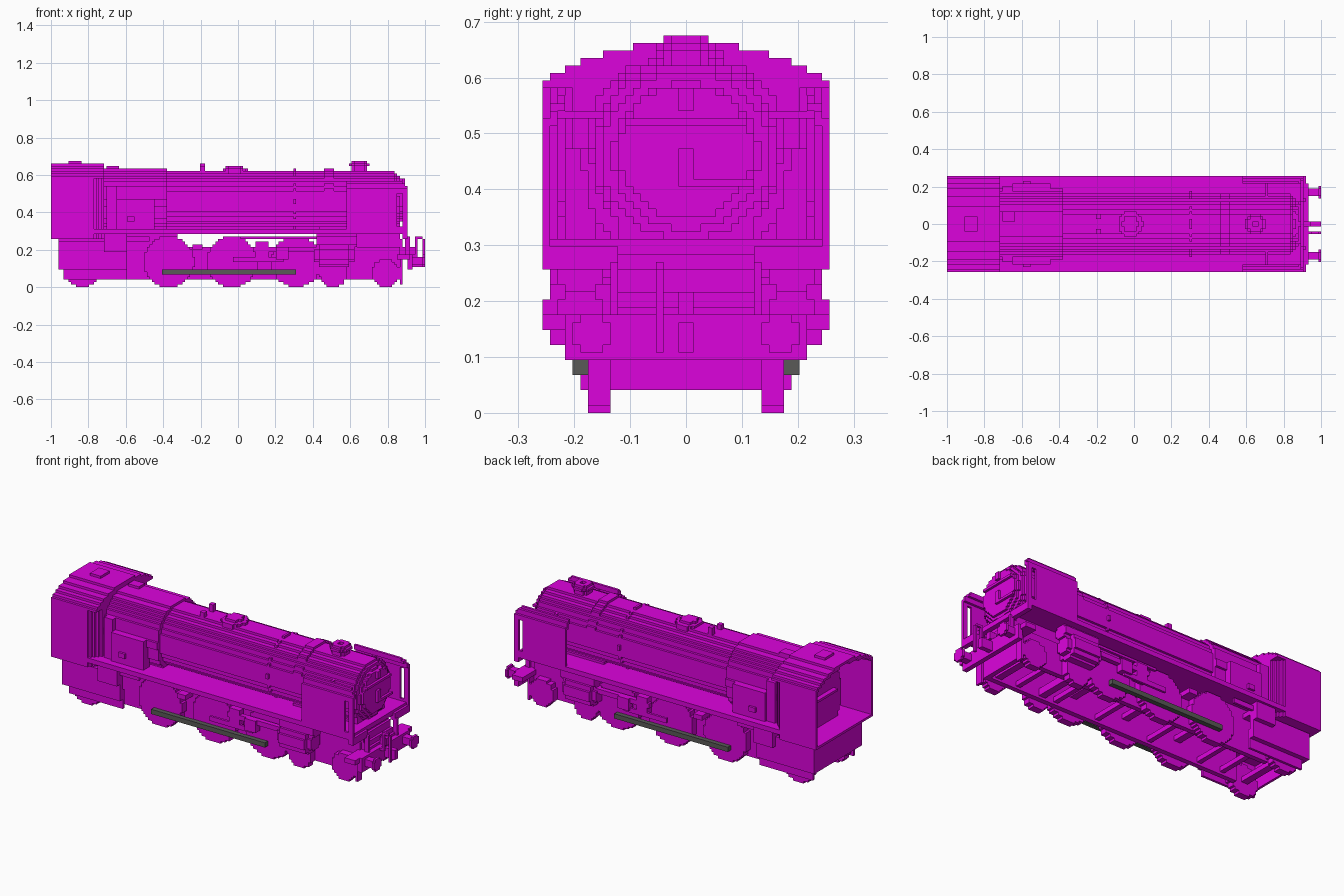
import bpy, bmesh

old = bpy.data.objects.get("Cube")
if old:
    bpy.data.objects.remove(old, do_unlink=True)

CELL = 2 / 148          # size of one block
HALF = 0.257            # half the overall width


def material(name, color):
    m = bpy.data.materials.new(name)
    m.use_nodes = True
    m.diffuse_color = color
    m.node_tree.nodes["Principled BSDF"].inputs["Base Color"].default_value = color
    return m


MAGENTA = material("magenta body", (0.72, 0.001, 0.72, 1))
GREY = material("dark grey steel", (0.1, 0.1, 0.095, 1))


def finish(name, bm, mat):
    bmesh.ops.recalc_face_normals(bm, faces=bm.faces)
    mesh = bpy.data.meshes.new(name)
    bm.to_mesh(mesh)
    bm.free()
    mesh.materials.append(mat)
    ob = bpy.data.objects.new(name, mesh)
    bpy.context.collection.objects.link(ob)


def snap(v):
    return round(v / CELL)


def stepped(name, axis, start, end, rule):
    """Extrude a blocky profile, chosen cell by cell by a rule, along an axis."""
    a, b = snap(start), snap(end)
    cells = {(i, j) for i in range(-75, 75) for j in range(-75, 75)
             if rule((i + 0.5) * CELL, (j + 0.5) * CELL)}
    bm, verts = bmesh.new(), {}

    def vert(i, j, k):
        if (i, j, k) not in verts:
            p = {"x": (k, i, j), "y": (i, k, j), "z": (i, j, k)}[axis]
            verts[i, j, k] = bm.verts.new([c * CELL for c in p])
        return verts[i, j, k]

    for i, j in cells:
        corners = [(i, j), (i + 1, j), (i + 1, j + 1), (i, j + 1)]
        for k in (a, b):
            bm.faces.new([vert(*c, k) for c in corners])
        near = [(i, j - 1), (i + 1, j), (i, j + 1), (i - 1, j)]
        for n, other in enumerate(near):
            if other not in cells:
                p, q = corners[n], corners[(n + 1) % 4]
                bm.faces.new([vert(*p, a), vert(*q, a), vert(*q, b), vert(*p, b)])
    finish(name, bm, MAGENTA)


def box(name, x, y, z, mat=MAGENTA):
    bm = bmesh.new()
    bmesh.ops.create_cube(bm, size=1)
    spans = [(snap(lo) * CELL, snap(hi) * CELL) for lo, hi in (x, y, z)]
    for v in bm.verts:
        v.co = [(lo + hi) / 2 + c * (hi - lo) for c, (lo, hi) in zip(v.co, spans)]
    finish(name, bm, mat)


def wide(name, x, half, z):
    box(name, x, (-half, half), z)


def pair(name, x, y, z, mat=MAGENTA):
    box("left_" + name, x, y, z, mat)
    box("right_" + name, x, (-y[1], -y[0]), z, mat)


def stepped_pair(name, start, end, rule):
    stepped("left_" + name, "y", start, end, rule)
    stepped("right_" + name, "y", -end, -start, rule)


def disc(cu, cv, r):
    return lambda u, v: (u - cu) ** 2 + (v - cv) ** 2 < r * r


# Boiler, bands and smokebox front
MID = 0.46
stepped("boiler", "x", -0.4, 0.84, disc(0, MID, 0.165))
stepped("smokebox_band", "x", 0.46, 0.515, disc(0, 0.475, 0.162))
stepped("boiler_band", "x", 0.297, 0.311, disc(0, MID, 0.17))
stepped("smokebox_rim", "x", 0.84, 0.852, disc(0, MID, 0.15))
stepped("smokebox_ring", "x", 0.852, 0.865, disc(0, MID, 0.132))
stepped("smokebox_door", "x", 0.865, 0.88, disc(0, 0.467, 0.12))
wide("door_handle", (0.88, 0.892), 0.0135, (0.405, 0.473))
box("door_latch", (0.88, 0.892), (0.013, 0.12), (0.405, 0.419))
wide("door_rail", (0.865, 0.892), 0.108, (0.513, 0.527))
wide("top_lamp_bracket", (0.865, 0.892), 0.0135, (0.54, 0.581))


# Firebox with side boxes
def firebox(y, z):
    return z > 0.3 and (abs(y) / 0.183) ** 2.3 + (abs(z - 0.45) / 0.188) ** 2.3 < 1


stepped("firebox", "x", -0.73, -0.38, firebox)
pair("firebox_side_box", (-0.65, -0.44), (0.16, 0.216), (0.3, 0.473))
pair("firebox_valve", (-0.6, -0.55), (0.216, 0.23), (0.35, 0.38))
pair("firebox_pipe", (-0.7, -0.65), (0.14, 0.2), (0.3, 0.54))

# Boiler top fittings
stepped("dome", "z", 0.6, 0.635, disc(-0.02, 0, 0.068))
stepped("dome_cap", "z", 0.635, 0.649, disc(-0.02, 0, 0.045))
stepped("chimney", "z", 0.6, 0.65, disc(0.65, 0, 0.042))
stepped("chimney_rim", "z", 0.649, 0.662, disc(0.65, 0, 0.055))
stepped("chimney_lip", "z", 0.662, 0.676, lambda x, y: disc(0.65, 0, 0.042)(x, y)
        and not disc(0.65, 0, 0.02)(x, y))
box("whistle", (-0.205, -0.182), (0.027, 0.05), (0.6, 0.662))
box("safety_valve", (-0.205, -0.182), (-0.05, -0.027), (0.6, 0.649))
box("top_feed", (-0.7, -0.63), (0.02, 0.07), (0.62, 0.649))


# Cab: open at the back, with a curved roof
def cab_outline(y, z, inset=0.0):
    return abs(y) < HALF - inset and 0.25 + inset < z < 0.664 - inset - 1.02 * y * y


stepped("cab_shell", "x", -1, -0.78,
        lambda y, z: cab_outline(y, z) and not cab_outline(y, z, 0.02))
for n in range(5):
    x = -0.784 + n * CELL
    stepped(f"cab_front_{n + 1}", "x", x, x + CELL, lambda y, z: cab_outline(y, z)
            and (abs(y) < HALF - n * CELL or z > 0.58))
wide("roof_hatch", (-0.91, -0.84), 0.04, (0.65, 0.676))
stepped("boiler_backhead", "x", -0.86, -0.78,
        lambda y, z: z > 0.26 and (abs(y) / 0.16) ** 3 + (abs(z - 0.4) / 0.16) ** 3 < 1)
wide("fire_door", (-0.87, -0.86), 0.054, (0.31, 0.38))
wide("backhead_shelf", (-0.89, -0.86), 0.09, (0.43, 0.446))

# Running board and stepped front apron
wide("running_board", (-0.79, 0.892), HALF, (0.284, 0.311))
pair("apron_side", (0.878, 0.905), (0.122, HALF), (0.257, 0.297))
stepped("apron_slope", "y", -0.122, 0.122,
        lambda x, z: 0.176 < z < 0.34 and 0.8 < x < 0.905 - (z - 0.177) * 0.45)
pair("apron_post", (0.892, 0.918), (0.12, 0.135), (0.177, 0.27))


# Smoke deflectors: upper edge leans inwards, with a slot behind the front post
def deflector(x, z):
    slot = 0.845 < x < 0.88 and 0.32 < z < 0.5
    return 0.58 < x < 0.905 and not slot and \
        (x < 0.845 or z < 0.505 or disc(0.84, 0.505, 0.066)(x, z))


stepped_pair("smoke_deflector", 0.243, HALF,
             lambda x, z: 0.284 < z < 0.527 and deflector(x, z))
stepped_pair("deflector_shoulder", 0.23, 0.243,
             lambda x, z: 0.513 < z < 0.554 and deflector(x, z))
stepped_pair("deflector_top", 0.216, 0.23,
             lambda x, z: 0.54 < z < 0.57 and deflector(x, z))
pair("deflector_stay", (0.7, 0.72), (0.14, 0.243), (0.527, 0.54))

# Buffer beam, buffers, hook and hose; cylinders
wide("buffer_beam", (0.905, 0.932), 0.216, (0.095, 0.177))
wide("buffer_beam_top", (0.85, 0.918), HALF, (0.15, 0.177))
for side, sign in (("left", 1), ("right", -1)):
    buffer, cylinder = sign * 0.169, sign * 0.189
    stepped(side + "_buffer_shank", "x", 0.93, 0.985, disc(buffer, 0.142, 0.02))
    stepped(side + "_buffer_head", "x", 0.985, 1, disc(buffer, 0.142, 0.036))
    stepped(side + "_cylinder", "x", 0.43, 0.6, disc(cylinder, 0.175, 0.068))
    stepped(side + "_cylinder_cover", "x", 0.405, 0.62, disc(cylinder, 0.175, 0.045))
    stepped(side + "_valve_chest", "x", 0.42, 0.63, disc(cylinder, 0.25, 0.04))
wide("coupling_hook", (0.93, 1), 0.0135, (0.108, 0.162))
wide("lamp_iron", (0.905, 0.945), 0.0135, (0.177, 0.216))
box("hose_pipe", (0.95, 0.964), (-0.054, -0.0405), (0.162, 0.27))
box("hose_top", (0.95, 0.986), (-0.054, -0.0405), (0.257, 0.27))
box("hose_end", (0.986, 1), (-0.054, -0.0405), (0.108, 0.257))
box("hose_foot", (0.93, 0.964), (-0.054, -0.0405), (0.162, 0.176))

# Frame: side plates, deck and cross bars
pair("frame_plate", (-0.75, 0.86), (0.108, 0.135), (0.042, 0.216))
wide("frame_deck", (-0.75, 0.86), 0.12, (0.203, 0.216))
wide("smokebox_saddle", (0.43, 0.84), 0.122, (0.2, 0.33))
wide("ash_pan", (-0.75, -0.33), 0.135, (0.2, 0.3))
for n, x in enumerate((-0.68, -0.53, -0.2, 0.14, 0.4, 0.65)):
    wide(f"cross_bar_{n + 1}", (x, x + 0.027), 0.11, (0.054, 0.081))
wide("front_cross_member", (0.84, 0.865), 0.11, (0.042, 0.19))
pair("guard_iron", (0.87, 0.884), (0.135, 0.175), (0.014, 0.15))

# Trailing truck, an open box under the cab
pair("truck_side", (-0.93, -0.6), (0.176, 0.189), (0.042, 0.15))
pair("truck_upper_side", (-0.965, -0.6), (0.189, 0.216), (0.095, 0.25))
wide("truck_back", (-0.965, -0.94), 0.19, (0.095, 0.25))
wide("truck_deck", (-0.965, -0.6), 0.19, (0.23, 0.257))
pair("injector", (-0.72, -0.6), (0.19, 0.243), (0.19, 0.284))
pair("injector_pipe", (-0.6, -0.47), (0.203, 0.216), (0.243, 0.27))

# Wheels and axles
for n, x in enumerate((-0.37, -0.03, 0.31)):
    stepped_pair(f"driving_wheel_{n + 1}", 0.135, 0.175, disc(x, 0.135, 0.136))
    wide(f"driving_axle_{n + 1}", (x - 0.02, x + 0.02), 0.135, (0.115, 0.155))
for name, x, r in (("trailing", -0.83, 0.085), ("front_bogie", 0.79, 0.075),
                   ("rear_bogie", 0.51, 0.075)):
    stepped_pair(name + "_wheel", 0.135, 0.175, disc(x, r, r + 0.001))
    wide(name + "_axle", (x - 0.02, x + 0.02), 0.135, (r - 0.015, r + 0.015))

# Motion gear and the grey coupling rods
pair("slide_bar", (0.08, 0.42), (0.189, 0.216), (0.19, 0.216))
pair("crosshead", (0.2, 0.27), (0.189, 0.23), (0.15, 0.216))
pair("motion_bracket", (0.1, 0.16), (0.175, 0.216), (0.15, 0.243))
pair("radius_rod", (0.02, 0.42), (0.175, 0.189), (0.257, 0.27))
pair("connecting_rod", (-0.03, 0.24), (0.203, 0.216), (0.135, 0.162))
pair("reverser_bracket", (-0.24, -0.19), (0.12, 0.2), (0.2, 0.23))
pair("coupling_rod", (-0.4, 0.305), (0.175, 0.203), (0.068, 0.095), GREY)
